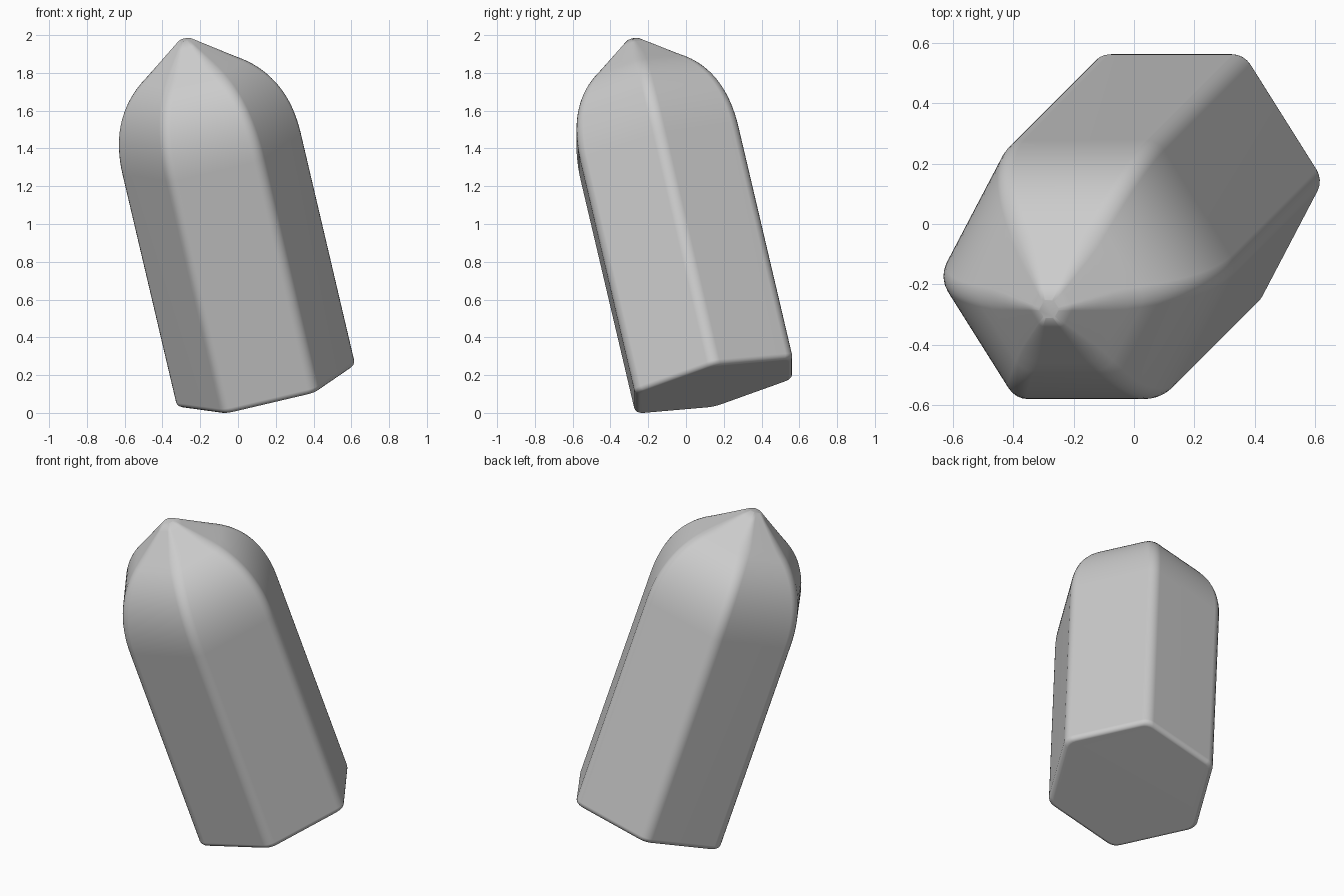
import bpy, bmesh
from math import cos, sin, radians, tan
from mathutils import Vector, Matrix

cube = bpy.data.objects.get("Cube")
if cube:
    bpy.data.objects.remove(cube, do_unlink=True)

RADIUS, FILLET, STEPS = 0.495, 0.07, 4


def hex_ring(r):
    """Hexagon of corner radius r with rounded corners."""
    f = min(FILLET, r * 0.3)
    pts = []
    for k in range(6):
        mid = radians(60 * k)
        centre = r - f / cos(radians(30))
        for s in range(STEPS + 1):
            a = mid + radians(-30 + 60 * s / STEPS)
            pts.append((centre * cos(mid) + f * cos(a), centre * sin(mid) + f * sin(a)))
    return pts


# Profile: rounded foot, straight shaft, curved shoulder, straight slope to the tip
bev = 0.03
profile = [(RADIUS - bev * (1 - sin(radians(a))), bev * (1 - cos(radians(a))))
           for a in (0, 22.5, 45, 67.5, 90)]
p0, p1, p2 = Vector((RADIUS, 1.3)), Vector((RADIUS, 1.6)), Vector((0.29, 1.755))
for i in range(17):
    t = i / 16
    profile.append(tuple(p0 * (1 - t) ** 2 + p1 * 2 * t * (1 - t) + p2 * t * t))
tip = Vector((0.035, 1.935))
for i in range(1, 7):
    profile.append(tuple(p2.lerp(tip, i / 6)))

# Crystal body
bm = bmesh.new()
rings = [[bm.verts.new((x, y, h)) for x, y in hex_ring(r)] for r, h in profile]
n = len(rings[0])
for low, high in zip(rings, rings[1:]):
    for i in range(n):
        j = (i + 1) % n
        bm.faces.new((low[i], low[j], high[j], high[i]))
bm.faces.new(rings[0][::-1])
bm.faces.new(rings[-1])

# Lean the crystal forward and to its right
axis = Vector((-0.235, -0.235, 1)).normalized()
side = Vector((1, 0, 0.235)).normalized()
turn = Matrix((side, axis.cross(side), axis)).transposed().to_4x4()
bm.transform(Matrix.Translation((0.15, 0.15, 0.16)) @ turn)
lowest = min(v.co.z for v in bm.verts)
bm.transform(Matrix.Translation((0, 0, -lowest)))

mesh = bpy.data.meshes.new("crystal")
bm.to_mesh(mesh)
bm.free()
crystal = bpy.data.objects.new("crystal", mesh)
bpy.context.collection.objects.link(crystal)

# Plain grey stone
grey = bpy.data.materials.new("plain_grey")
grey.use_nodes = True
colour = (0.6, 0.6, 0.6, 1)
grey.diffuse_color = colour
grey.node_tree.nodes["Principled BSDF"].inputs["Base Color"].default_value = colour
mesh.materials.append(grey)

# Smooth rounded edges with flat sides kept flat
bpy.ops.object.select_all(action="DESELECT")
crystal.select_set(True)
bpy.context.view_layer.objects.active = crystal
bpy.ops.object.shade_smooth_by_angle(angle=radians(40))
weighted = crystal.modifiers.new("even_normals", "WEIGHTED_NORMAL")
weighted.keep_sharp = True
